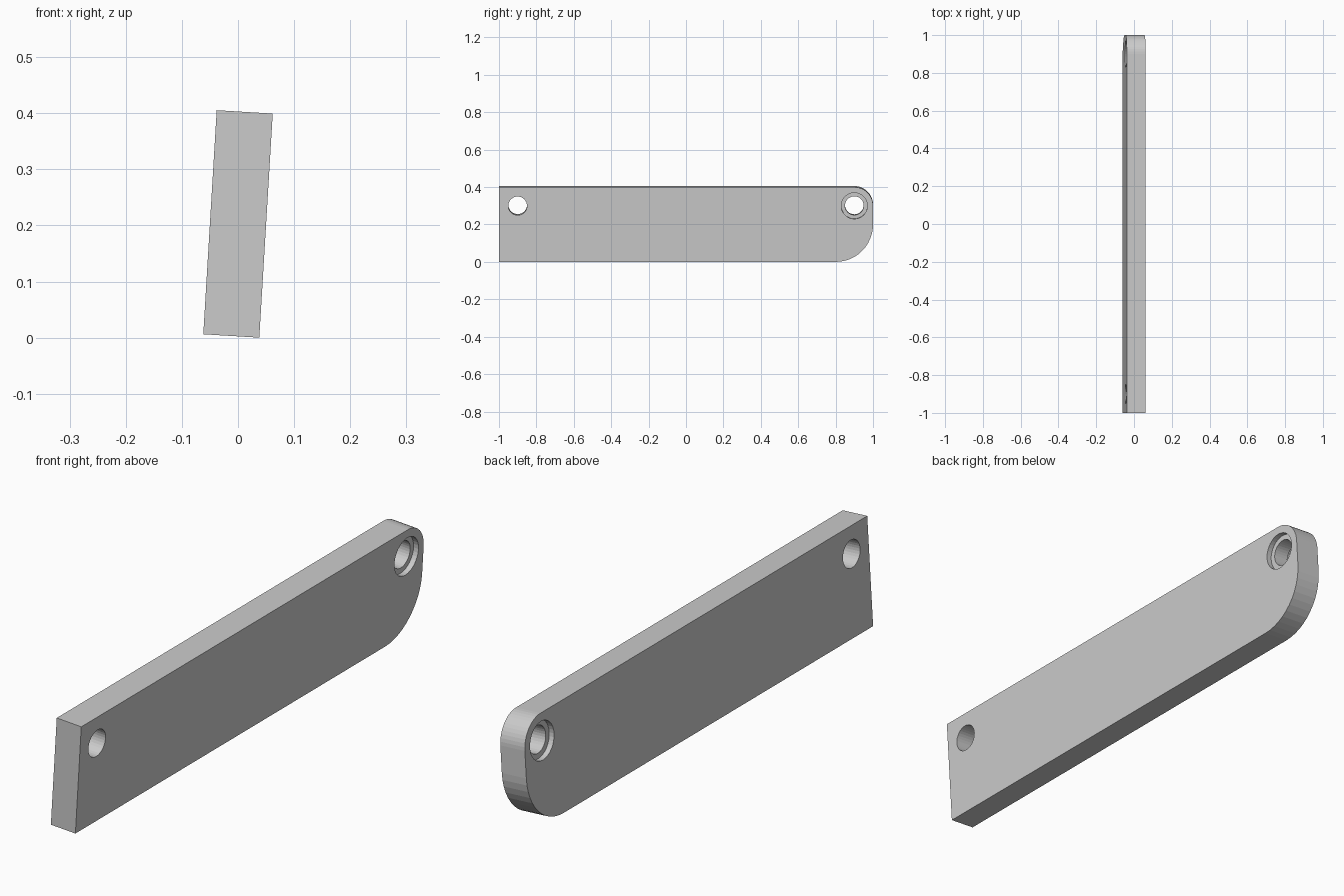
import bpy, bmesh
from math import sin, cos, pi, radians
from mathutils import Matrix

if "Cube" in bpy.data.objects:
    bpy.data.objects.remove(bpy.data.objects["Cube"])

T, H, TILT = 0.1, 0.4, radians(3.43)
LEAN = Matrix.Translation((0, 0, (H * cos(TILT) + T * sin(TILT)) / 2)) @ Matrix.Rotation(TILT, 4, 'Y')


def arc(cy, cz, r, a0, a1, n=12):
    return [(cy + r * cos(a0 + (a1 - a0) * i / n), cz + r * sin(a0 + (a1 - a0) * i / n))
            for i in range(n + 1)]


def slab(name, outline, x0, x1):
    """Extrude a (y, z) outline from x0 to x1, leaned with the plate."""
    bm = bmesh.new()
    face = bm.faces.new([bm.verts.new((x0, y, z)) for y, z in outline])
    ext = bmesh.ops.extrude_face_region(bm, geom=[face])
    verts = [v for v in ext["geom"] if isinstance(v, bmesh.types.BMVert)]
    bmesh.ops.translate(bm, verts=verts, vec=(x1 - x0, 0, 0))
    bmesh.ops.recalc_face_normals(bm, faces=bm.faces)
    mesh = bpy.data.meshes.new(name)
    bm.to_mesh(mesh)
    bm.free()
    ob = bpy.data.objects.new(name, mesh)
    ob.matrix_world = LEAN
    bpy.context.collection.objects.link(ob)
    return ob


def cut(target, name, y, z, r, x0, x1):
    cutter = slab(name, arc(y, z, r, 0, 2 * pi, 32)[:-1], x0, x1)
    cutter.hide_render = True
    cutter.hide_set(True)
    mod = target.modifiers.new(name, 'BOOLEAN')
    mod.operation, mod.solver, mod.object = 'DIFFERENCE', 'EXACT', cutter


# Flat bar with two square corners and two rounded ones
outline = [(-1, H / 2), (-1, -H / 2)] + arc(0.8, 0, 0.2, -pi / 2, 0) + arc(0.9, 0.1, 0.1, 0, pi / 2)
plate = slab("plate", outline, -T / 2, T / 2)

# Through holes at both ends
for label, y in (("square_end", -0.9), ("round_end", 0.9)):
    cut(plate, label + "_hole", y, 0.1, 0.05, -T, T)

# Shallow counterbores on both faces of the rounded end
for label, s in (("left", -1), ("right", 1)):
    cut(plate, label + "_counterbore", 0.9, 0.1, 0.07, s * (T / 2 - 0.02), s * T)
